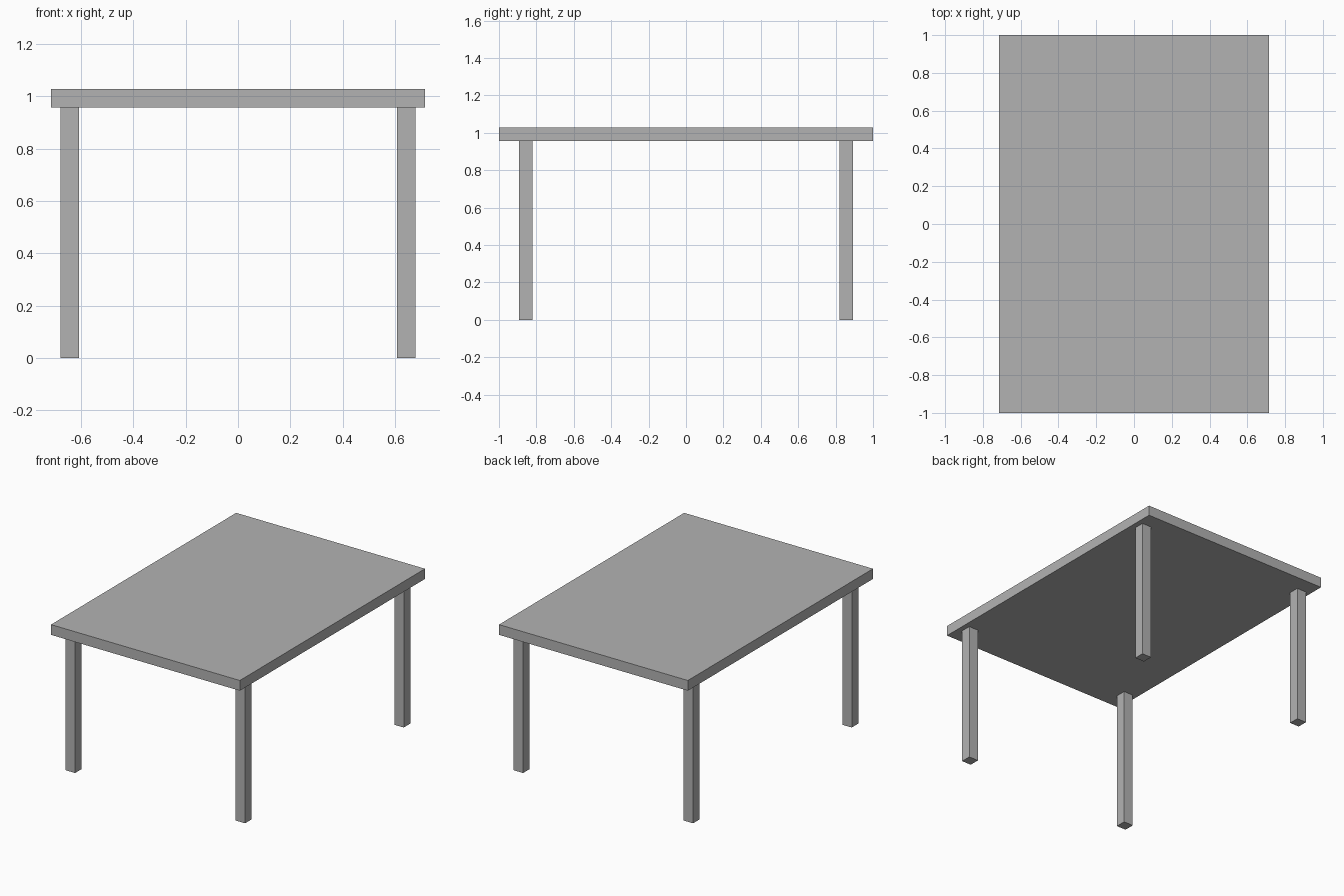
import bpy

# Remove the default cube
default = bpy.data.objects.get("Cube")
if default:
    bpy.data.objects.remove(default, do_unlink=True)

# Single plain grey finish
GREY = (0.45, 0.45, 0.45, 1.0)
grey = bpy.data.materials.new("table_grey")
grey.use_nodes = True
grey.diffuse_color = GREY
grey.node_tree.nodes["Principled BSDF"].inputs["Base Color"].default_value = GREY


def box(name, centre, size):
    """Flat-shaded box with its scale applied."""
    bpy.ops.mesh.primitive_cube_add(size=1, location=centre)
    obj = bpy.context.object
    obj.name = obj.data.name = name
    obj.scale = size
    bpy.ops.object.transform_apply(location=False, rotation=False, scale=True)
    obj.data.materials.append(grey)
    return obj


LEG_HEIGHT = 0.957
LEG_WIDTH = 0.071
TOP_THICKNESS = 0.07

# Table top slab
box("table_top", (0, 0, LEG_HEIGHT + TOP_THICKNESS / 2), (1.428, 2, TOP_THICKNESS))

# Four square legs, one near each corner
for end, y in (("front", -0.857), ("back", 0.857)):
    for side, x in (("right", -0.643), ("left", 0.643)):
        box(f"{end}_{side}_leg", (x, y, LEG_HEIGHT / 2),
            (LEG_WIDTH, LEG_WIDTH, LEG_HEIGHT))
